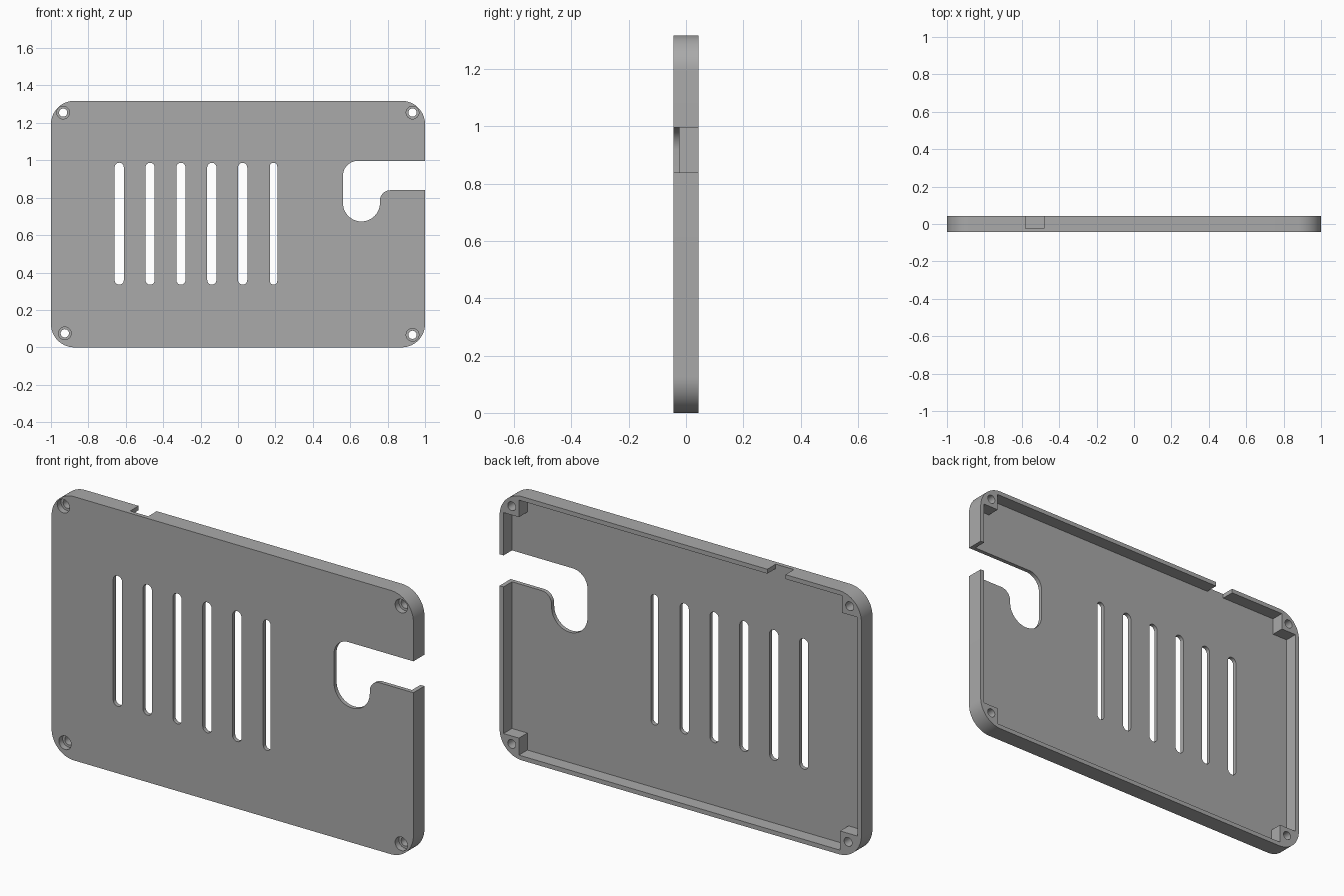
import bpy, bmesh, math

if "Cube" in bpy.data.objects:
    bpy.data.objects.remove(bpy.data.objects["Cube"])

W, H, D = 1.0, 1.318, 0.0435      # half width, height, half thickness
FLOOR = -0.023                    # inner face of the front panel
WALL = 0.022                      # rim thickness


def arc(cx, cz, r, a0, a1, n=12):
    """Points on an arc in the x-z plane, angles in degrees."""
    return [(cx + r * math.cos(math.radians(a0 + (a1 - a0) * i / n)),
             cz + r * math.sin(math.radians(a0 + (a1 - a0) * i / n)))
            for i in range(n + 1)]


def prism(name, points, y0, y1):
    """Extrude an x-z outline from y0 to y1."""
    bm = bmesh.new()
    face = bm.faces.new([bm.verts.new((x, y0, z)) for x, z in points])
    new = bmesh.ops.extrude_face_region(bm, geom=[face])["geom"]
    verts = [g for g in new if isinstance(g, bmesh.types.BMVert)]
    bmesh.ops.translate(bm, verts=verts, vec=(0, y1 - y0, 0))
    bmesh.ops.recalc_face_normals(bm, faces=bm.faces)
    mesh = bpy.data.meshes.new(name)
    bm.to_mesh(mesh)
    bm.free()
    obj = bpy.data.objects.new(name, mesh)
    bpy.context.collection.objects.link(obj)
    return obj


def cut(target, points, y0, y1):
    """Subtract an extruded outline from the target."""
    cutter = prism("cutter", points, y0, y1)
    mod = target.modifiers.new("cut", "BOOLEAN")
    mod.operation = "DIFFERENCE"
    mod.solver = "EXACT"
    mod.object = cutter
    bpy.context.view_layer.objects.active = target
    bpy.ops.object.modifier_apply(modifier=mod.name)
    bpy.data.objects.remove(cutter)


def circle(x, z, r):
    return arc(x, z, r, 0, 360, 32)[:-1]


# Rounded outer shell
R = 0.125
outline = (arc(W - R, R, R, -90, 0, 16) + arc(W - R, H - R, R, 0, 90, 16)
           + arc(R - W, H - R, R, 90, 180, 16) + arc(R - W, R, R, 180, 270, 16))
cover = prism("cover_panel", outline, -D, D)

# Hollow back, leaving the rim and a square screw post in each corner
L, T, P, Q = W - WALL, H - WALL, 0.107, 0.118
cut(cover, [(Q - W, WALL), (W - P, WALL), (W - P, P), (L, P),
            (L, H - P), (W - P, H - P), (W - P, T), (P - W, T),
            (P - W, H - P), (-L, H - P), (-L, Q), (Q - W, Q)], FLOOR, 0.2)

# Vent slots, the last one slightly narrower
for i in range(6):
    x, r = -0.635 + 0.165 * i, (0.020 if i == 5 else 0.0245)
    cut(cover, arc(x, 0.987 - r, r, 0, 180) + arc(x, 0.335 + r, r, 180, 360),
        -0.2, 0.2)

# Hooked cable opening through the right edge
hook = ([(1.2, 0.84), (1.2, 0.997)]
        + arc(0.641, 0.917, 0.08, 90, 180)
        + arc(0.66, 0.772, 0.099, 180, 360, 24)
        + arc(0.814, 0.785, 0.055, 180, 90))
cut(cover, hook, -0.2, 0.2)

# Notch in the top rim
cut(cover, [(-0.58, H - 0.05), (-0.48, H - 0.05), (-0.48, 1.5), (-0.58, 1.5)],
    FLOOR, 0.2)

# Counterbored screw holes
for x, z in [(-0.935, 1.255), (0.933, 1.255), (0.933, 0.067), (-0.926, 0.075)]:
    cut(cover, circle(x, z, 0.034), -0.2, -D + 0.03)
    cut(cover, circle(x, z, 0.022), -0.2, 0.2)

# Single grey finish and smooth curved edges
grey = bpy.data.materials.new("grey_plastic")
grey.diffuse_color = (0.4, 0.4, 0.4, 1)
grey.use_nodes = True
grey.node_tree.nodes["Principled BSDF"].inputs["Base Color"].default_value = grey.diffuse_color
cover.data.materials.clear()
cover.data.materials.append(grey)
for poly in cover.data.polygons:
    poly.material_index = 0
bpy.ops.object.select_all(action="DESELECT")
cover.select_set(True)
bpy.context.view_layer.objects.active = cover
bpy.ops.object.shade_smooth_by_angle(angle=math.radians(30))
